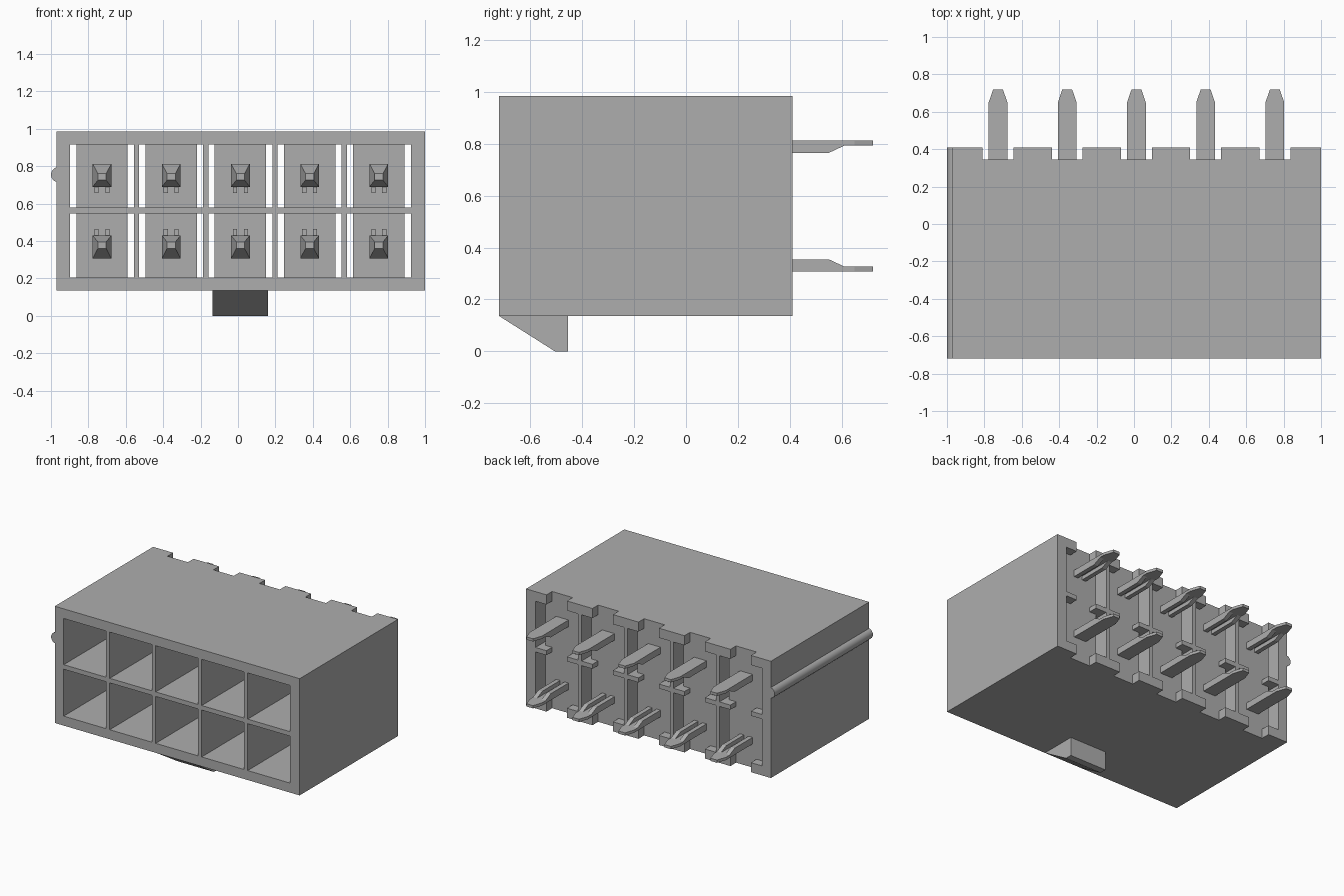
import bpy, bmesh
from itertools import product

cube = bpy.data.objects.get("Cube")
if cube:
    bpy.data.objects.remove(cube, do_unlink=True)

# Single grey finish
grey = bpy.data.materials.new("mid grey")
grey.use_nodes = True
grey.diffuse_color = (0.42, 0.42, 0.42, 1)
grey.node_tree.nodes["Principled BSDF"].inputs["Base Color"].default_value = (0.42, 0.42, 0.42, 1)

COLUMNS = [0.013 + 0.37 * i for i in range(-2, 3)]
MID_Z = 0.56
ROWS = [(0.205, 0.546), (0.579, 0.915)]
FRONT, BACK, RECESS, BLOCK = -0.72, 0.41, 0.345, 0.12
CELL, POST, NOTCH = 0.171, 0.1375, 0.0825    # half widths


def finish(name, bm):
    bmesh.ops.recalc_face_normals(bm, faces=bm.faces[:])
    mesh = bpy.data.meshes.new(name)
    bm.to_mesh(mesh)
    bm.free()
    mesh.materials.append(grey)
    obj = bpy.data.objects.new(name, mesh)
    bpy.context.collection.objects.link(obj)
    return obj


def loft(bm, loop_a, loop_b):
    """Closed solid between two matching loops."""
    a = [bm.verts.new(p) for p in loop_a]
    b = [bm.verts.new(p) for p in loop_b]
    bm.faces.new(a)
    bm.faces.new(b)
    n = len(a)
    for i in range(n):
        j = (i + 1) % n
        bm.faces.new((a[i], a[j], b[j], b[i]))


def side_prism(bm, profile, x0, x1):
    loft(bm, [(x0, y, z) for y, z in profile], [(x1, y, z) for y, z in profile])


def rect(x, y, z0, z1):
    return [(-x, y, z0), (x, y, z0), (x, y, z1), (-x, y, z1)]


# Housing: three layers of a shared uneven grid, keeping only outer faces
xs = sorted([-0.97, 1.0] + [c + s * w for c in COLUMNS for s in (-1, 1) for w in (CELL, POST, NOTCH)])
ys = [FRONT, BLOCK, RECESS, BACK]
zs = [0.136, *ROWS[0], *ROWS[1], 0.985]
grid = (xs, ys, zs)


def solid(index):
    if any(i < 0 or i >= len(axis) - 1 for i, axis in zip(index, grid)):
        return False
    x, y, z = [(axis[i] + axis[i + 1]) / 2 for i, axis in zip(index, grid)]
    off = min(abs(x - c) for c in COLUMNS)
    in_cell = off < CELL and any(lo < z < hi for lo, hi in ROWS)
    if y < BLOCK:
        return not in_cell
    if y < RECESS:
        return not in_cell or off < POST
    return not in_cell and off > NOTCH


bm = bmesh.new()
corners = {}


def corner(key):
    if key not in corners:
        corners[key] = bm.verts.new([axis[i] for i, axis in zip(key, grid)])
    return corners[key]


for index in product(*(range(len(axis) - 1) for axis in grid)):
    if not solid(index):
        continue
    for axis, step in product(range(3), (0, 1)):
        neighbour = list(index)
        neighbour[axis] += 2 * step - 1
        if solid(neighbour):
            continue
        u, v = [a for a in range(3) if a != axis]
        loop = []
        for du, dv in ((0, 0), (1, 0), (1, 1), (0, 1)):
            key = list(index)
            key[axis] += step
            key[u] += du
            key[v] += dv
            loop.append(corner(tuple(key)))
        bm.faces.new(loop)
bmesh.ops.recalc_face_normals(bm, faces=bm.faces[:])
bmesh.ops.dissolve_limit(bm, angle_limit=0.01, verts=bm.verts[:], edges=bm.edges[:])
finish("housing", bm)

# Latch wedge under the front edge
bm = bmesh.new()
side_prism(bm, [(FRONT, 0.136), (-0.505, 0), (-0.455, 0), (-0.455, 0.136)], -0.137, 0.16)
finish("latch_wedge", bm)

# Round key rib along one side
bpy.ops.mesh.primitive_cylinder_add(vertices=20, radius=0.04, depth=BACK - FRONT,
                                    location=(-0.96, (FRONT + BACK) / 2, 0.755),
                                    rotation=(1.5708, 0, 0))
rib = bpy.context.object
rib.name = "key_rib"
rib.data.materials.append(grey)
bpy.ops.object.shade_smooth_by_angle()


# Contacts: tapered blade inside the cell, folded channel tail behind
def contact(name, x, side):
    bm = bmesh.new()
    # blade and its tapered tip
    loft(bm, rect(0.05, BLOCK + 0.02, 0.13, 0.253), rect(0.05, -0.2, 0.13, 0.253))
    loft(bm, rect(0.05, -0.2, 0.13, 0.253), rect(0.022, -0.3, 0.165, 0.2))
    # tail plate with a narrowed end
    outline = [(-0.05, 0.3), (0.05, 0.3), (0.05, 0.65), (0.026, 0.72), (-0.026, 0.72), (-0.05, 0.65)]
    loft(bm, [(u, v, 0.233) for u, v in outline], [(u, v, 0.253) for u, v in outline])
    for s in (-1, 1):
        # folded lips of the tail, and small legs on the blade
        side_prism(bm, [(0.3, 0.205), (0.55, 0.205), (0.61, 0.233), (0.3, 0.233)], s * 0.018, s * 0.05)
        side_prism(bm, [(-0.18, 0.096), (BLOCK, 0.096), (BLOCK, 0.13), (-0.18, 0.13)], s * 0.018, s * 0.04)
    for v in bm.verts:
        v.co.x += x
        v.co.z = MID_Z + side * v.co.z
    finish(name, bm)


for i, x in enumerate(COLUMNS):
    contact(f"upper_contact_{i + 1}", x, 1)
    contact(f"lower_contact_{i + 1}", x, -1)
